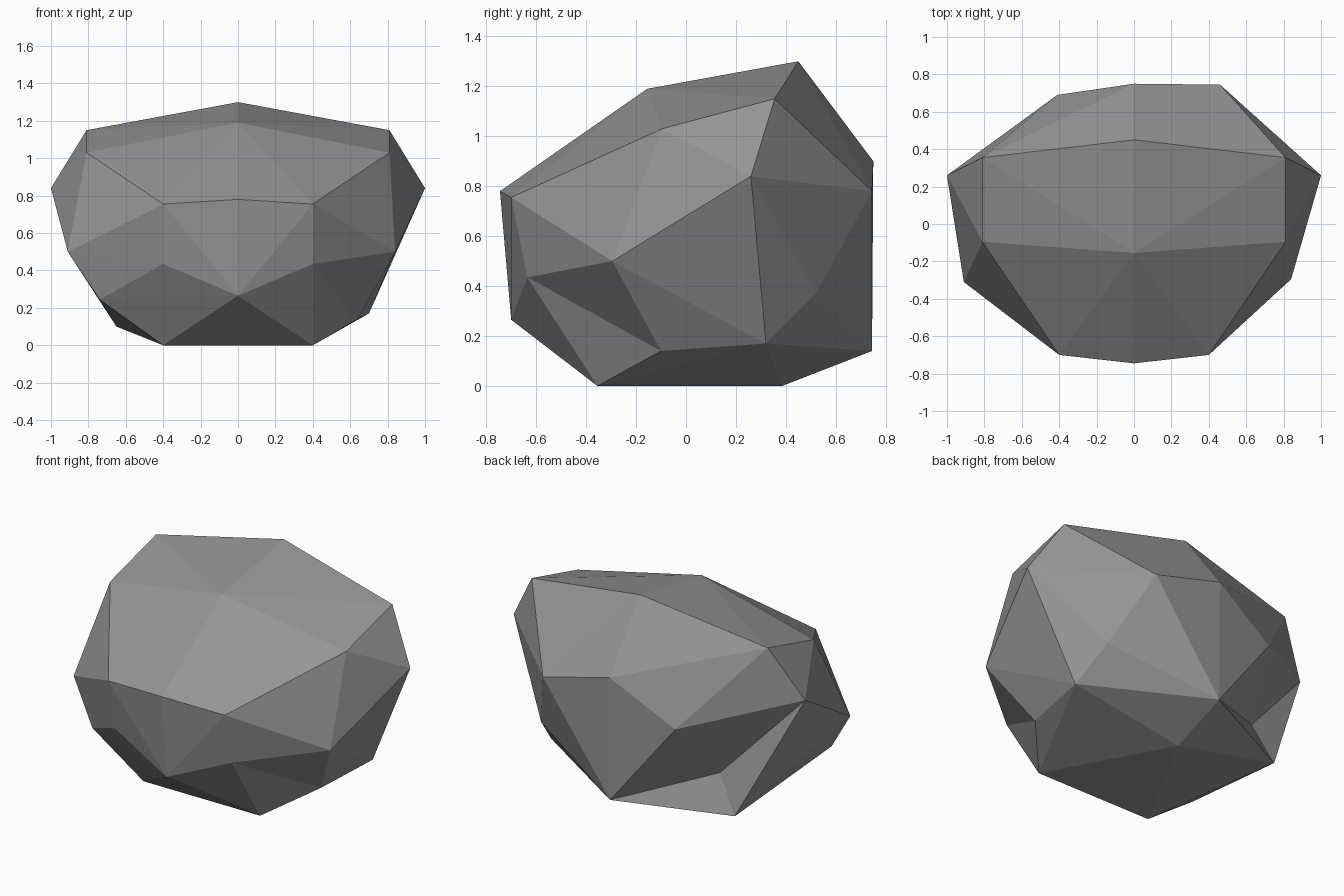
import bpy
import bmesh

cube = bpy.data.objects.get("Cube")
if cube:
    bpy.data.objects.remove(cube, do_unlink=True)

# Corner points shared by both sides, given for +x
PAIRS = {
    "crown_back": (.81, .355, 1.15),
    "crown_mid": (.81, -.095, 1.03),
    "brow": (.4, -.7, .755),
    "cheek": (.4, -.635, .435),
    "foot": (.4, -.355, 0),
    "flank": (1, .26, .84),
}

# Corner points on the centre line or on one side only
SINGLES = {
    "peak_back": (0, .45, 1.3),
    "peak_mid": (0, -.155, 1.19),
    "brow_mid": (0, -.745, .78),
    "chin": (0, -.7, .265),
    "back_mid": (0, .75, .9),
    "back_low": (0, .745, .14),
    "heel": (0, .385, 0),
    "side_left": (.84, -.295, .5),
    "under_left": (.64, -.1, .14),
    "under_back_left": (.7, .32, .17),
    "back_left": (.46, .745, .78),
    "hip_left": (.63, .52, .37),
    "side_right": (-.91, -.31, .5),
    "under_right": (-.74, -.37, .245),
    "back_right": (-.41, .69, .665),
    "heel_right": (-.65, .45, .1),
}

bm = bmesh.new()
corner = {name: bm.verts.new(co) for name, co in SINGLES.items()}
for name, (x, y, z) in PAIRS.items():
    corner[name + "_left"] = bm.verts.new((x, y, z))
    corner[name + "_right"] = bm.verts.new((-x, y, z))

# Faceted stone body
bmesh.ops.convex_hull(bm, input=list(bm.verts))


def crease(a, b):
    """Turn the ridge between two corners into a hollow fold."""
    edge = bm.edges.get((corner[a], corner[b]))
    if edge:
        bmesh.utils.edge_rotate(edge, True)


def dent(point, rim_names):
    """Replace the faces inside a rim with a fan around a sunken point."""
    rim = [corner[n] for n in rim_names]
    inside = [f for f in bm.faces if all(v in rim for v in f.verts)]
    bmesh.ops.delete(bm, geom=inside, context='FACES')
    pit = bm.verts.new(point)
    for a, b in zip(rim, rim[1:] + rim[:1]):
        bm.faces.new((a, b, pit))


# Chipped hollows
crease("foot_left", "side_left")
dent((-.52, .41, .32), ["back_right", "flank_right", "heel_right", "back_low"])

bmesh.ops.recalc_face_normals(bm, faces=list(bm.faces))
mesh = bpy.data.meshes.new("rock")
bm.to_mesh(mesh)
bm.free()
rock = bpy.data.objects.new("rock", mesh)
bpy.context.collection.objects.link(rock)

# Grey stone colour
stone = bpy.data.materials.new("grey_stone")
stone.use_nodes = True
grey = (.3, .3, .3, 1)
stone.diffuse_color = grey
stone.node_tree.nodes["Principled BSDF"].inputs["Base Color"].default_value = grey
mesh.materials.append(stone)
